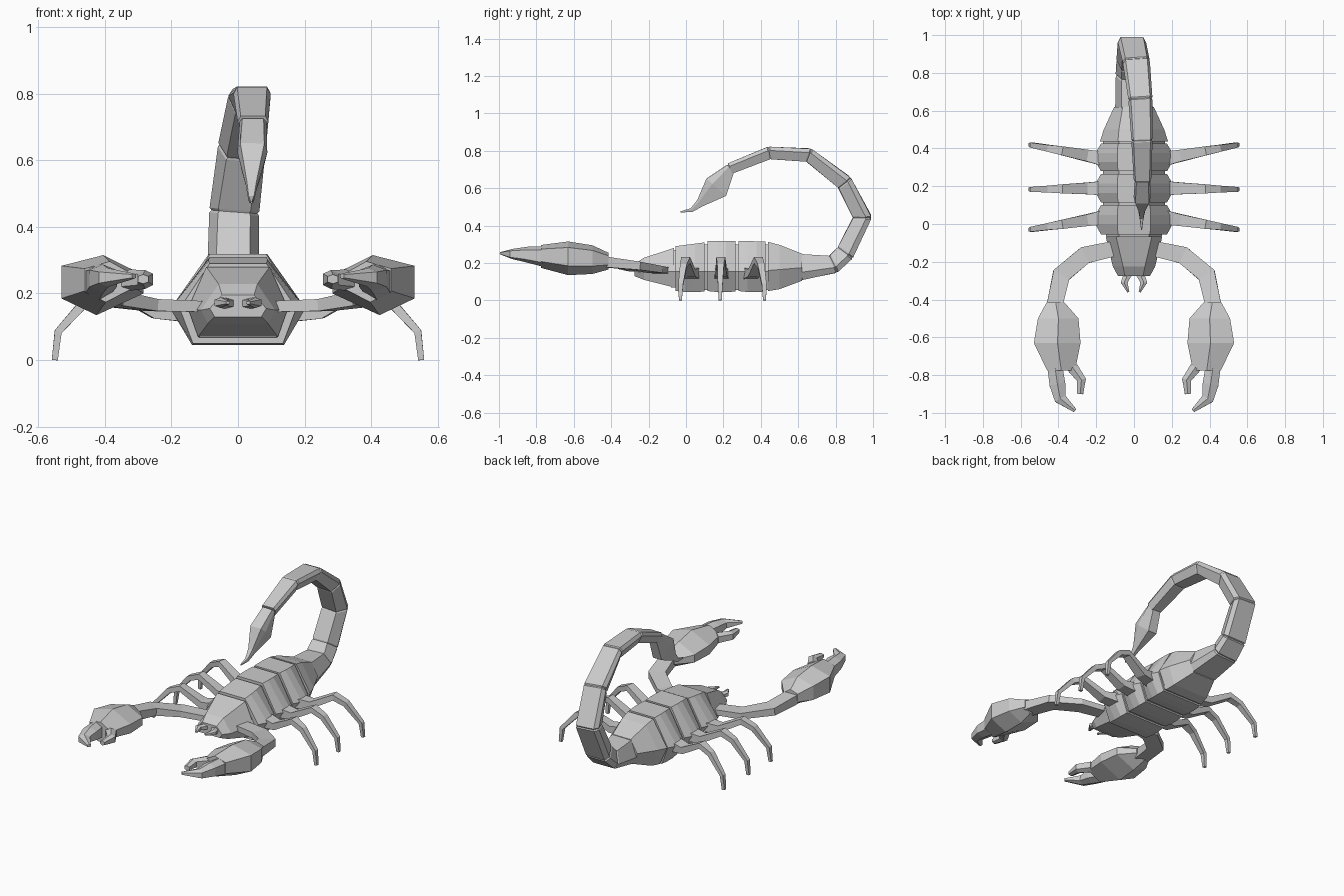
import bpy, bmesh
from mathutils import Vector

cube = bpy.data.objects.get("Cube")
if cube:
    bpy.data.objects.remove(cube, do_unlink=True)

grey = bpy.data.materials.new("shell grey")
grey.use_nodes = True
COLOUR = (0.6, 0.6, 0.6, 1)
grey.diffuse_color = COLOUR
grey.node_tree.nodes["Principled BSDF"].inputs["Base Color"].default_value = COLOUR

BOX = [(1, 1), (1, -1), (-1, -1), (-1, 1)]
HEX = [(1, 0), (.6, 1), (-.6, 1), (-1, 0), (-.6, -1), (.6, -1)]
TAIL = [(.8, 1), (1, .4), (.65, -1), (-.65, -1), (-1, .4), (-.8, 1)]


def loft(name, rings):
    """Skin a list of point rings and close both ends."""
    bm = bmesh.new()
    loops = [[bm.verts.new(p) for p in ring] for ring in rings]
    n = len(loops[0])
    for a, b in zip(loops, loops[1:]):
        for i in range(n):
            j = (i + 1) % n
            bm.faces.new((a[i], a[j], b[j], b[i]))
    bm.faces.new(loops[0])
    bm.faces.new(loops[-1])
    bmesh.ops.recalc_face_normals(bm, faces=bm.faces)
    mesh = bpy.data.meshes.new(name)
    bm.to_mesh(mesh)
    bm.free()
    mesh.materials.append(grey)
    obj = bpy.data.objects.new(name, mesh)
    bpy.context.collection.objects.link(obj)


def tube(name, stations, profile, hint, groove=0):
    """Sweep a profile along (x, y, z, w, h); w lies along the hint axis."""
    pts = [Vector(s[:3]) for s in stations]
    rings = []
    for i, (p, s) in enumerate(zip(pts, stations)):
        inner = 0 < i < len(pts) - 1
        t = Vector()
        if i > 0:
            t += (p - pts[i - 1]).normalized()
        if i < len(pts) - 1:
            t += (pts[i + 1] - p).normalized()
        t.normalize()
        u = Vector(hint)
        u = (u - t * u.dot(t)).normalized()
        v = t.cross(u)
        cuts = [(-groove, 1), (0, .92), (groove, 1)] if groove and inner else [(0, 1)]
        for shift, k in cuts:
            rings.append([p + t * shift + u * (a * s[3] * k) + v * (b * s[4] * k)
                          for a, b in profile])
    loft(name, rings)


def section(y, top_w, top_z, mid_w, mid_z, low_w, low_z):
    """Six-sided body cross-section at depth y."""
    return [(top_w, y, top_z), (mid_w, y, mid_z), (low_w, y, low_z),
            (-low_w, y, low_z), (-mid_w, y, mid_z), (-top_w, y, top_z)]


# Abdomen plates, each bulging at its side ridge
for name, y0, y1, z0, z1 in [("front_body_plate", -.055, .1, .29, .31),
                             ("middle_body_plate", .115, .265, .318, .318),
                             ("rear_body_plate", .28, .425, .318, .315)]:
    third = (y1 - y0) / 3
    loft(name, [section(y0, .085, z0, .175, .155, .135, .05),
                section(y0 + third, .088, z0 + (z1 - z0) / 3, .203, .155, .138, .045),
                section(y1 - third, .088, z1 - (z1 - z0) / 3, .203, .155, .138, .045),
                section(y1, .085, z1, .175, .155, .135, .047)])

# Recessed core that shows in the gaps between plates
loft("body_core", [section(-.08, .08, .265, .145, .155, .115, .07),
                   section(.1, .08, .3, .165, .155, .128, .056),
                   section(.45, .08, .3, .165, .155, .128, .056)])

# Tapering hind plate
loft("hind_body_plate", [section(.438, .085, .313, .18, .16, .13, .05),
                         section(.5, .08, .297, .16, .165, .12, .06),
                         section(.62, .06, .25, .105, .175, .075, .105)])

# Head
loft("head", [section(-.065, .095, .28, .15, .155, .12, .07),
              section(-.225, .058, .228, .112, .15, .09, .11),
              section(-.275, .048, .195, .085, .155, .07, .13)])

# Tail curling forward over the back
tube("tail", [(0, .61, .178, .1, .07), (-.012, .785, .195, .085, .05),
              (-.015, .85, .255, .078, .05), (-.011, .94, .445, .075, .05),
              (.012, .845, .63, .072, .043), (.034, .655, .775, .064, .037),
              (.042, .445, .787, .056, .034), (.045, .235, .705, .046, .03)],
     TAIL, (1, 0, 0), groove=.007)
tube("stinger", [(.045, .24, .71, .04, .025), (.043, .162, .605, .045, .07),
                 (.041, .075, .52, .018, .022), (.04, .03, .483, .01, .011),
                 (.04, -.03, .473, .003, .003)], TAIL, (1, 0, 0))

# Claw cross-section, taller and thicker on the outer side
PALM = [(.125, .058), (0, .09), (-.122, .03), (-.122, -.025), (.02, -.09), (.125, -.04)]

for side, s in (("left", 1), ("right", -1)):
    # Mouth pincer
    tube(side + "_mouthpart", [(s * .03, -.26, .17, .016, .022),
                               (s * .052, -.31, .172, .016, .018),
                               (s * .03, -.36, .172, .005, .006)], HEX, (0, 0, 1))

    # Arm
    tube(side + "_arm", [(s * .08, -.125, .16, .016, .04), (s * .26, -.165, .165, .018, .046),
                         (s * .385, -.27, .185, .022, .048), (s * .42, -.43, .205, .028, .042)],
         BOX, (0, 0, 1))

    # Palm of the claw
    rings = []
    for x, y, z, kx, kz in [(.415, -.415, .21, .38, .5), (.4, -.5, .218, .87, .85),
                            (.405, -.63, .225, 1, 1), (.385, -.775, .235, .6, .68)]:
        rings.append([(s * (x + a * kx), y, z + b * kz) for a, b in PALM])
    loft(side + "_claw", rings)

    # Fingers
    tube(side + "_outer_finger", [(s * .418, -.76, .235, .055, .04),
                                  (s * .405, -.85, .245, .042, .042),
                                  (s * .39, -.925, .248, .028, .032),
                                  (s * .312, -.988, .252, .008, .01)], HEX, (0, 0, 1))
    tube(side + "_inner_finger", [(s * .325, -.76, .24, .032, .03),
                                  (s * .278, -.825, .242, .028, .024),
                                  (s * .285, -.9, .243, .014, .016)], HEX, (0, 0, 1))

    # Walking legs
    for place, y0, y1 in (("front", .035, -.03), ("middle", .19, .183), ("rear", .345, .42)):
        path = [(.16, .145, .038, .03), (.25, .145, .031, .02), (.38, .215, .024, .017),
                (.45, .185, .018, .015), (.54, .085, .013, .011), (.55, 0, .008, .009)]
        tube(side + "_" + place + "_leg",
             [(s * x, y0 + (y1 - y0) * (x - .16) / .39, z, w, h) for x, z, w, h in path],
             BOX, (0, 1, 0))
